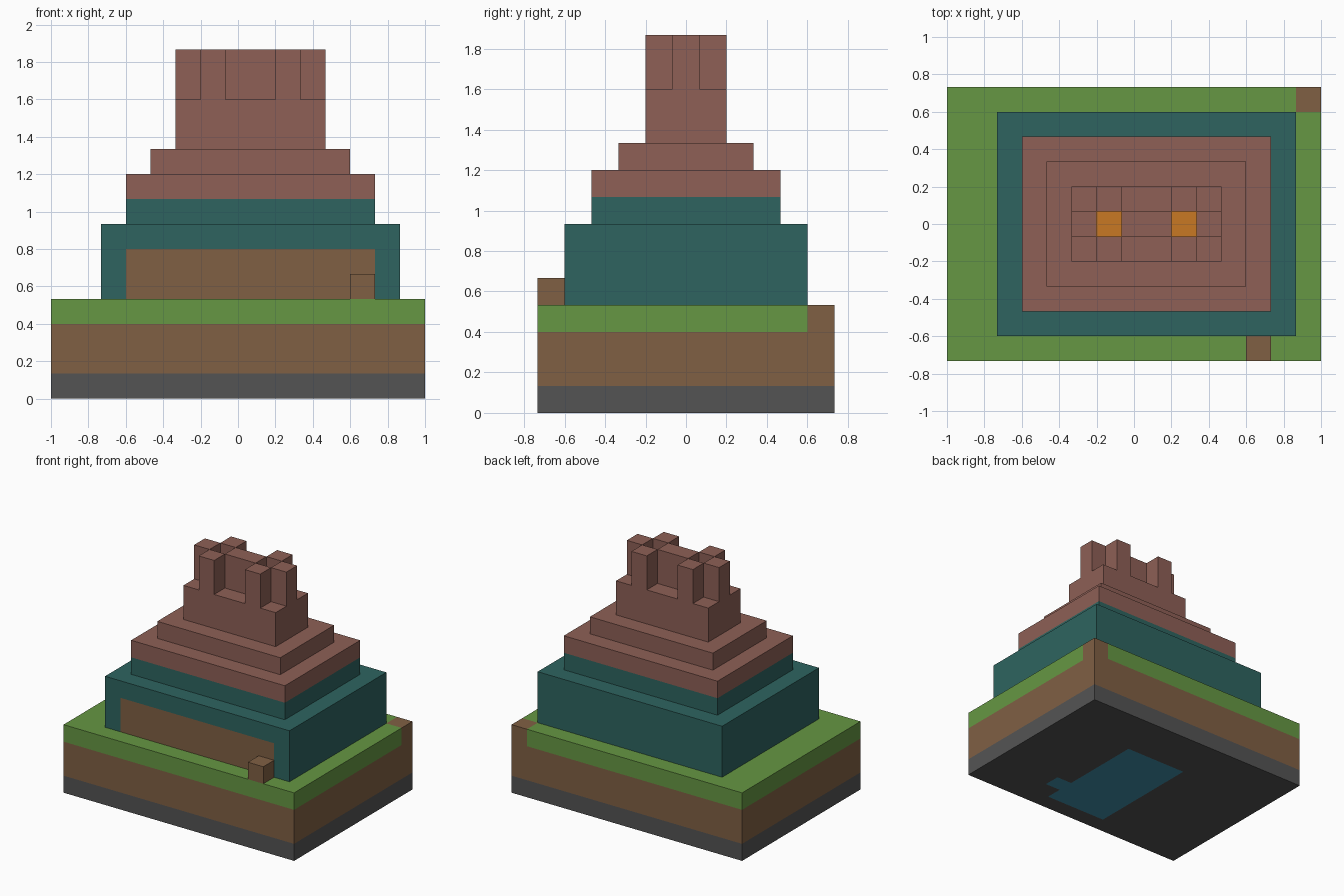
import bpy
import bmesh
from mathutils import Vector

if "Cube" in bpy.data.objects:
    bpy.data.objects.remove(bpy.data.objects["Cube"], do_unlink=True)

U = 2 / 15                      # size of one building block
ORIGIN = Vector((7.5, 5.5, 0))  # block grid corner to model centre


def material(name, r, g, b):
    """Flat colour from 8-bit sRGB values."""
    rgba = [((c / 255 + 0.055) / 1.055) ** 2.4 for c in (r, g, b)] + [1]
    m = bpy.data.materials.new(name)
    m.use_nodes = True
    m.diffuse_color = rgba
    m.node_tree.nodes["Principled BSDF"].inputs["Base Color"].default_value = rgba
    return m


STONE = material("stone grey", 84, 84, 84)
DIRT = material("earth brown", 128, 96, 68)
GRASS = material("grass green", 102, 151, 67)
TEAL = material("dark teal", 46, 100, 96)
BRICK = material("brick red", 142, 96, 86)
EMBER = material("ember orange", 201, 121, 36)
WATER = material("water blue", 63, 143, 171)


def block(name, lo, hi, mats, cuts=((), (), ()), rule=None):
    """Box between two grid corners; faces split at cuts, second colour by rule."""
    lo, hi = Vector(lo), Vector(hi)
    bm = bmesh.new()
    bmesh.ops.create_cube(bm, size=1)
    for v in bm.verts:
        v.co = (lo + hi) / 2 + v.co * (hi - lo)
    for axis, positions in enumerate(cuts):
        normal = Vector((0, 0, 0))
        normal[axis] = 1
        for p in positions:
            bmesh.ops.bisect_plane(bm, geom=bm.verts[:] + bm.edges[:] + bm.faces[:],
                                   plane_co=normal * p, plane_no=normal)
    bm.normal_update()
    if rule:
        for f in bm.faces:
            f.material_index = int(rule(f.calc_center_median(), f.normal))
    for v in bm.verts:
        v.co = (v.co - ORIGIN) * U
    mesh = bpy.data.meshes.new(name)
    bm.to_mesh(mesh)
    bm.free()
    for m in mats:
        mesh.materials.append(m)
    obj = bpy.data.objects.new(name, mesh)
    bpy.context.collection.objects.link(obj)
    return obj


# Ground layers: stone with a pool showing underneath, earth, turf with a bare corner
def is_pool(c, n):
    main = 6 < c.x < 10 and 1 < c.y < 8
    spout = 10 < c.x < 11 and 2 < c.y < 3
    return n.z < -0.5 and (main or spout)


block("stone_base", (0, 0, 0), (15, 11, 1), [STONE, WATER],
      ((6, 10, 11), (1, 2, 3, 8), ()), is_pool)
block("earth_layer", (0, 0, 1), (15, 11, 3), [DIRT])
block("turf_layer", (0, 0, 3), (15, 11, 4), [GRASS, DIRT],
      ((14,), (10,), ()), lambda c, n: c.x > 14 and c.y > 10)

# House walls with a wide brown front panel, and the doorstep block
block("house_walls", (2, 1, 4), (14, 10, 7), [TEAL, DIRT],
      ((3, 13), (), (6,)),
      lambda c, n: n.y < -0.5 and 3 < c.x < 13 and c.z < 6)
block("doorstep_block", (12, 0, 4), (13, 1, 5), [DIRT])

# Stepped roof
block("upper_wall", (3, 2, 7), (13, 9, 8), [TEAL])
block("lower_roof", (3, 2, 8), (13, 9, 9), [BRICK])
block("upper_roof", (4, 3, 9), (12, 8, 10), [BRICK])

# Chimney stack with glowing embers at the bottom of both flues
FLUES = (6, 9)
block("chimney_base", (5, 4, 10), (11, 7, 12), [BRICK, EMBER],
      ((6, 7, 9, 10), (5, 6), ()),
      lambda c, n: n.z > 0.5 and 5 < c.y < 6 and (6 < c.x < 7 or 9 < c.x < 10))

# Four pillars around each flue
for side, fx in zip(("right", "left"), FLUES):
    for where, dx, dy in (("front", 0, -1), ("back", 0, 1),
                          ("right", -1, 0), ("left", 1, 0)):
        x, y = fx + dx, 5 + dy
        block(f"{side}_flue_{where}_pillar", (x, y, 12), (x + 1, y + 1, 14), [BRICK])
